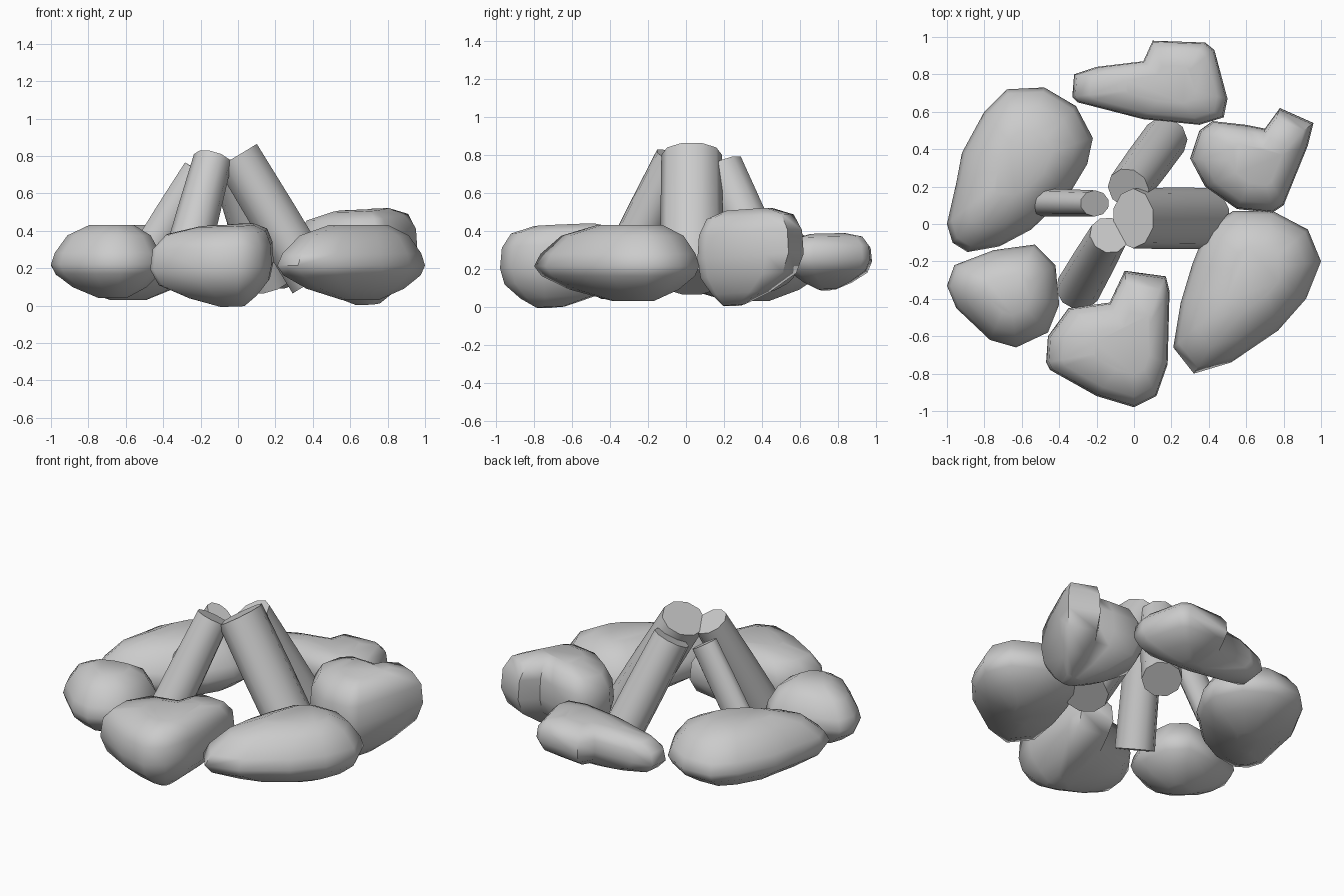
import bpy, bmesh, math
from mathutils import Vector

if "Cube" in bpy.data.objects:
    bpy.data.objects.remove(bpy.data.objects["Cube"])


def finish(bm, name, angle):
    bmesh.ops.recalc_face_normals(bm, faces=bm.faces)
    me = bpy.data.meshes.new(name)
    bm.to_mesh(me)
    bm.free()
    ob = bpy.data.objects.new(name, me)
    bpy.context.collection.objects.link(ob)
    bpy.ops.object.select_all(action='DESELECT')
    ob.select_set(True)
    bpy.context.view_layer.objects.active = ob
    bpy.ops.object.shade_smooth_by_angle(angle=math.radians(angle))
    return ob


def skin(bm, rings):
    rows = [[bm.verts.new(p) for p in r] for r in rings]
    n = len(rows[0])
    for a, b in zip(rows, rows[1:]):
        for i in range(n):
            j = (i + 1) % n
            bm.faces.new((a[i], a[j], b[j], b[i]))
    for row in (rows[0], rows[-1]):
        bm.faces.new(row)


# Layer shapes: (height fraction, outline scale)
TAPERED = [(0, .25), (.15, .66), (.33, .93), (.46, 1), (.62, .94), (.86, .74), (1, .40)]
BLUNT = [(0, .20), (.12, .55), (.3, .90), (.5, 1), (.75, .97), (.92, .82), (1, .45)]


def stone(name, outline, center, z0, z1, layers, tilt=(0, 0), low=(0, 0)):
    """Stacked scaled outlines; low shifts the underside sideways."""
    c, low = Vector(center), Vector(low)
    rings = []
    for f, s in layers:
        ring = []
        for p in outline:
            d = (Vector(p) - c) * s
            if f < .4:
                d += low * (1 - s)
            z = z0 + (z1 - z0) * f + tilt[0] * d.x + tilt[1] * d.y
            ring.append((c.x + d.x, c.y + d.y, z))
        rings.append(ring)
    bm = bmesh.new()
    skin(bm, rings)
    return finish(bm, name, 60)


def log(name, top, bottom, width, depth, flare=1.0, sides=10):
    top, bottom = Vector(top), Vector(bottom)
    axis = (top - bottom).normalized()
    side = Vector((0, 0, 1)).cross(axis).normalized()
    up = axis.cross(side)
    rings = []
    for t, s in ((0, flare), (.5, (1 + flare) / 2 + .02), (1, 1)):
        c = bottom.lerp(top, t)
        rings.append([c + side * math.cos(a) * width * s + up * math.sin(a) * depth * s
                      for a in (2 * math.pi * i / sides for i in range(sides))])
    bm = bmesh.new()
    skin(bm, rings)
    return finish(bm, name, 55)


# Ring of stones
stone("stone_back_left",
      [(-1, 0), (-.97, -.1), (-.89, -.15), (-.72, -.12), (-.55, -.03), (-.34, .17),
       (-.25, .32), (-.22, .46), (-.31, .63), (-.48, .73), (-.68, .72), (-.8, .6),
       (-.92, .38), (-.95, .22)],
      (-.58, .34), .03, .43, TAPERED)
stone("stone_front_right",
      [(1, -.2), (.93, -.03), (.74, .07), (.53, .07), (.39, -.02), (.31, -.22), (.25, -.42),
       (.21, -.66), (.32, -.8), (.52, -.74), (.77, -.57), (.92, -.4)],
      (.67, -.25), .03, .43, TAPERED)
stone("stone_front_left",
      [(-1, -.33), (-.96, -.22), (-.75, -.14), (-.53, -.11), (-.42, -.22), (-.4, -.43),
       (-.46, -.58), (-.63, -.66), (-.77, -.62), (-.95, -.45)],
      (-.66, -.37), .04, .43, TAPERED)
stone("stone_front",
      [(-.47, -.74), (-.46, -.6), (-.35, -.45), (-.13, -.42), (-.05, -.25), (.17, -.28),
       (.19, -.36), (.18, -.75), (.12, -.92), (0, -.98), (-.2, -.92), (-.45, -.78)],
      (0, -.66), .0, .43, BLUNT, (.04, .04), (0, -.08))
stone("stone_back_right",
      [(.3, .35), (.35, .5), (.42, .55), (.6, .53), (.7, .51), (.78, .62), (.96, .54),
       (.93, .42), (.8, .1), (.74, .06), (.55, .08), (.38, .2)],
      (.68, .33), .01, .51, BLUNT, (.05, .05), (.03, -.1))
stone("stone_back",
      [(-.33, .68), (-.32, .8), (-.2, .84), (.05, .87), (.1, .98), (.38, .97),
       (.43, .93), (.5, .67), (.48, .57), (.35, .53), (.05, .56), (-.3, .65)],
      (.19, .74), .09, .38, BLUNT, (.05, .03))

# Leaning logs
log("log_right", (-.005, .03, .8), (.4, .03, .13), .16, .13, 1.02)
log("log_back", (-.03, .19, .74), (.17, .46, .12), .115, .115, 1.05)
log("log_left", (-.21, .11, .72), (-.49, .115, .27), .07, .09, 1.05)
log("log_front_left", (-.135, -.06, .78), (-.3, -.35, .17), .105, .105, 1.15)
